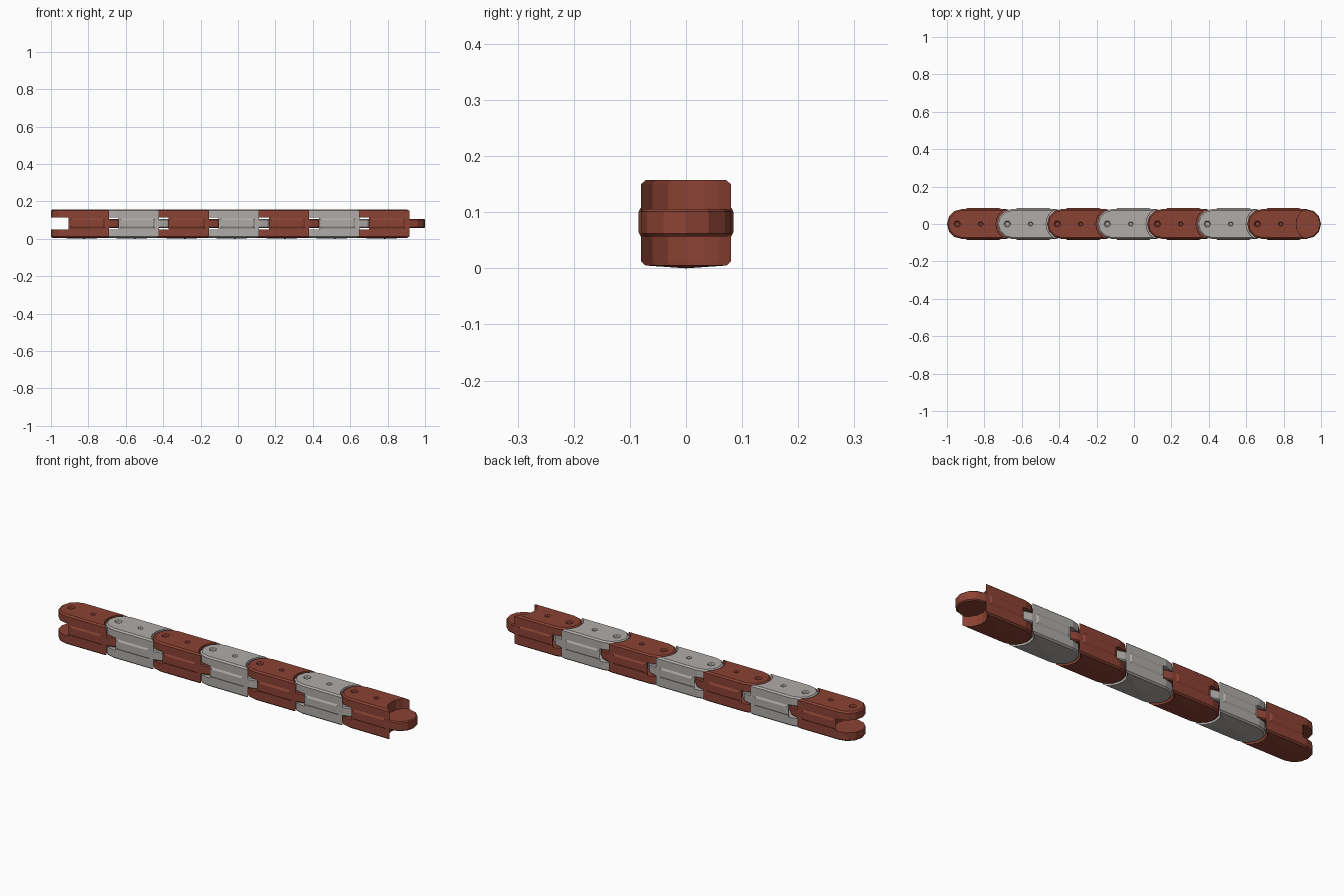
import bpy, bmesh, math

if "Cube" in bpy.data.objects:
    bpy.data.objects.remove(bpy.data.objects["Cube"])

PITCH, COUNT = 0.2675, 7


def material(name, rgb):
    m = bpy.data.materials.new(name)
    m.diffuse_color = (*rgb, 1)
    m.use_nodes = True
    m.node_tree.nodes["Principled BSDF"].inputs["Base Color"].default_value = m.diffuse_color
    return m


red = material("brick red", (0.26, 0.055, 0.034))
grey = material("warm grey", (0.43, 0.41, 0.39))


def arc(cx, r, a0, a1, n):
    return [(cx + r * math.cos(math.radians(a0 + (a1 - a0) * i / n)),
             r * math.sin(math.radians(a0 + (a1 - a0) * i / n))) for i in range(n + 1)]


def loft(bm, rings):
    """Join rings of 3D points into a closed solid; returns the first cap."""
    vs = [[bm.verts.new(p) for p in ring] for ring in rings]
    n = len(vs[0])
    for a, b in zip(vs, vs[1:]):
        for i in range(n):
            j = (i + 1) % n
            bm.faces.new((a[i], a[j], b[j], b[i]))
    first = bm.faces.new(vs[0][::-1])
    bm.faces.new(vs[-1])
    return first


def stack(profile, levels):
    """Rings of a plan outline at (inset, z) levels."""
    return [[(x, y, z) for x, y in profile(d)] for d, z in levels]


def make_object(bm, name):
    bmesh.ops.recalc_face_normals(bm, faces=bm.faces)
    me = bpy.data.meshes.new(name)
    bm.to_mesh(me)
    bm.free()
    ob = bpy.data.objects.new(name, me)
    bpy.context.collection.objects.link(ob)
    return ob


def body_outline(d):
    # round nose on the left, hollow socket on the right
    a = math.degrees(math.asin((0.08 - d) / 0.09))
    return arc(0.08, 0.08 - d, 90, 270, 6) + arc(0.352, 0.09, 180 + a, 180 - a, 6)


def tongue_outline(d):
    return [(0.22, 0.079 - d), (0.22, d - 0.079)] + arc(0.315, 0.08 - d, -90, 90, 6)


# link body with chamfered rims and a slightly pointed underside
bm = bmesh.new()
bottom = loft(bm, stack(body_outline, [(0.008, 0.005), (0, 0.012), (0, 0.150), (0.008, 0.157)]))
tip = bmesh.ops.poke(bm, faces=[bottom])["verts"][0]
tip.co = (0.18, 0, 0)
body = make_object(bm, "link_body")

# cutters: fork slot and two six-sided holes in the top
cutters = []
bm = bmesh.new()
slot = [(-0.05, -0.1), (0.09, -0.1)] + arc(0.05, 0.09, -60, 60, 4) + [(0.09, 0.1), (-0.05, 0.1)]
loft(bm, [[(x, y, z) for x, y in slot] for z in (0.050, 0.114)])
cutters.append(make_object(bm, "slot_cutter"))
for cx, r in ((0.055, 0.019), (0.180, 0.014)):
    bm = bmesh.new()
    loft(bm, [[(x, y, z) for x, y in arc(cx, rr, 0, 300, 5)]
              for rr, z in ((r * 0.65, 0.149), (r, 0.1575), (r, 0.17))])
    cutters.append(make_object(bm, "hole_cutter"))
for c in cutters:
    c.hide_render = True
    mod = body.modifiers.new("cut", 'BOOLEAN')
    mod.operation = 'DIFFERENCE'
    mod.solver = 'EXACT'
    mod.object = c
bpy.context.view_layer.update()
dg = bpy.context.evaluated_depsgraph_get()
link_bm = bmesh.new()
link_bm.from_mesh(bpy.data.meshes.new_from_object(body.evaluated_get(dg)))
for o in cutters + [body]:
    bpy.data.objects.remove(o)

# tongue that sits in the next link's fork
loft(link_bm, stack(tongue_outline, [(0.005, 0.057), (0, 0.062), (0, 0.101), (0.005, 0.106)]))

# raised bevelled panels on both sides
for s in (-1, 1):
    rings = []
    for y, d in ((0.076, 0), (0.080, 0), (0.085, 0.009)):
        x0, x1, z0, z1 = 0.10 + d, 0.288 - d, 0.056 + d, 0.109 - d
        rings.append([(x0, s * y, z0), (x1, s * y, z0), (x1, s * y, z1), (x0, s * y, z1)])
    loft(link_bm, rings)

template = make_object(link_bm, "link_template")

# chain of alternating links
for i in range(COUNT):
    me = template.data.copy()
    me.materials.clear()
    me.materials.append(grey if i % 2 else red)
    for p in me.polygons:
        p.material_index = 0
        p.use_smooth = False
    ob = bpy.data.objects.new(f"link_{i + 1}", me)
    ob.location.x = -1 + i * PITCH
    bpy.context.collection.objects.link(ob)
bpy.data.objects.remove(template)
